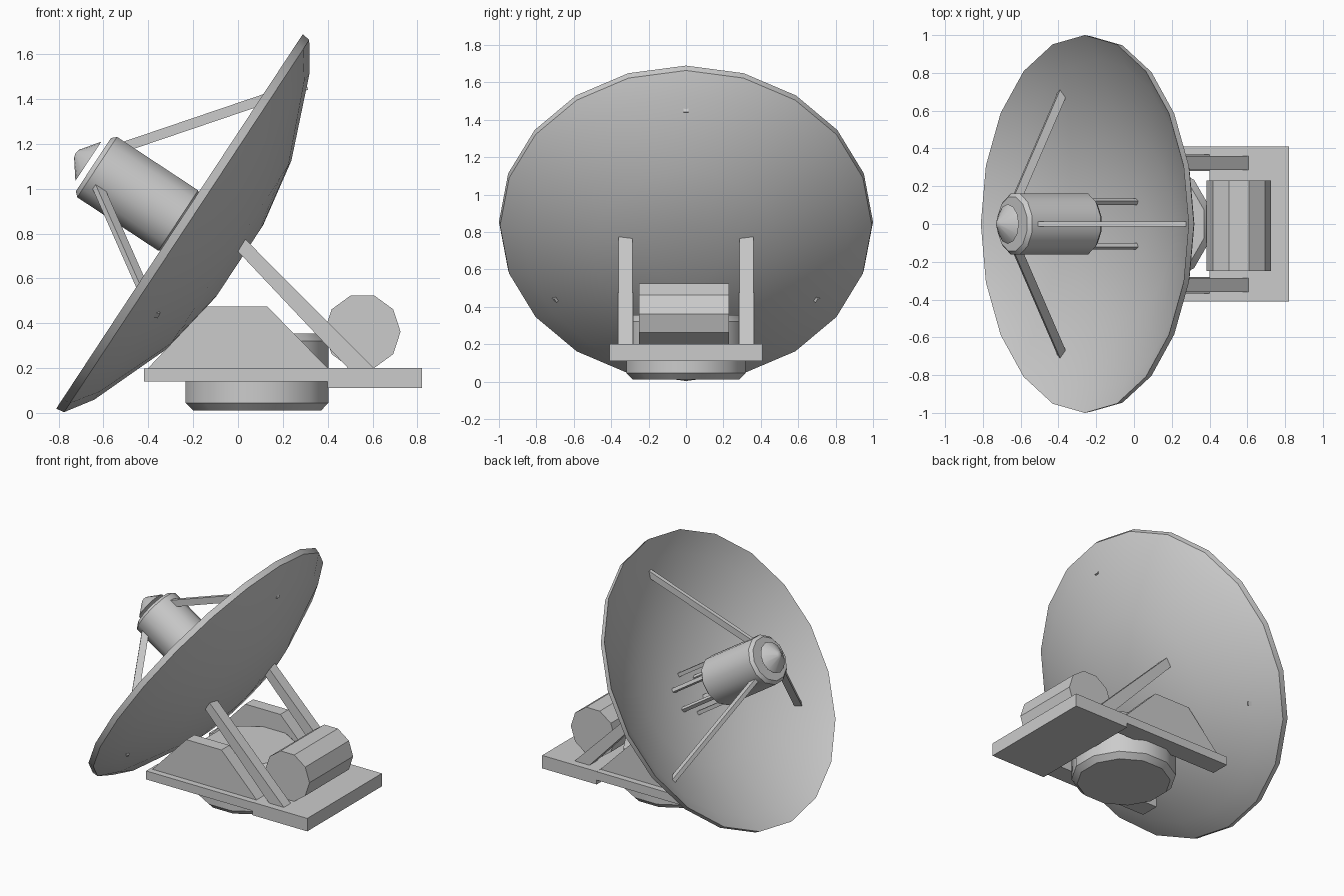
import bpy, bmesh, math
from mathutils import Matrix, Vector

old = bpy.data.objects.get("Cube")
if old:
    bpy.data.objects.remove(old, do_unlink=True)

grey = bpy.data.materials.new("light_grey")
grey.use_nodes = True
COLOUR = (0.6, 0.6, 0.6, 1)
grey.diffuse_color = COLOUR
grey.node_tree.nodes["Principled BSDF"].inputs["Base Color"].default_value = COLOUR


def finish(name, bm, smooth=None, matrix=None):
    bmesh.ops.remove_doubles(bm, verts=bm.verts, dist=1e-5)
    bmesh.ops.recalc_face_normals(bm, faces=bm.faces)
    mesh = bpy.data.meshes.new(name)
    bm.to_mesh(mesh)
    bm.free()
    mesh.materials.append(grey)
    obj = bpy.data.objects.new(name, mesh)
    bpy.context.collection.objects.link(obj)
    if matrix:
        obj.matrix_world = matrix
    if smooth:
        bpy.ops.object.select_all(action='DESELECT')
        obj.select_set(True)
        bpy.context.view_layer.objects.active = obj
        bpy.ops.object.shade_smooth_by_angle(angle=math.radians(smooth))
    return obj


def lathe(name, profile, sides, matrix, turn=0.0, smooth=35):
    """Spin (radius, height) points about local z; radius 0 closes the end."""
    bm = bmesh.new()
    rings = []
    for r, h in profile:
        if r == 0:
            rings.append([bm.verts.new((0, 0, h))] * sides)
        else:
            angles = [turn + math.tau * i / sides for i in range(sides)]
            rings.append([bm.verts.new((r * math.cos(t), r * math.sin(t), h)) for t in angles])
    for low, high in zip(rings, rings[1:]):
        for i in range(sides):
            j = (i + 1) % sides
            corners = dict.fromkeys((low[i], low[j], high[j], high[i]))
            bm.faces.new(list(corners))
    return finish(name, bm, smooth, matrix)


def drum(name, radius, low, high, bevel, sides, matrix, turn=0.0):
    profile = [(0, low), (radius - bevel, low), (radius, low + bevel),
               (radius, high - bevel), (radius - bevel, high), (0, high)]
    if bevel == 0:
        profile = [(0, low), (radius, low), (radius, high), (0, high)]
    return lathe(name, profile, sides, matrix, turn)


def prism(name, outline, y0, y1):
    """Extrude an x-z outline along y."""
    bm = bmesh.new()
    face = bm.faces.new([bm.verts.new((x, y0, z)) for x, z in outline])
    new = bmesh.ops.extrude_face_region(bm, geom=[face])["geom"]
    verts = [g for g in new if isinstance(g, bmesh.types.BMVert)]
    bmesh.ops.translate(bm, verts=verts, vec=(0, y1 - y0, 0))
    return finish(name, bm)


def beam(name, length, width, depth, matrix):
    bm = bmesh.new()
    bmesh.ops.create_cube(bm, size=1)
    bmesh.ops.scale(bm, vec=(length, width, depth), verts=bm.verts)
    return finish(name, bm, matrix=matrix)


# Turntable drum under and through the platform
drum("turntable", 0.33, 0.01, 0.355, 0.035, 12,
     Matrix.Translation((0.085, 0, 0)), math.radians(15))

# Platform: rear deck with two forward rails
prism("rear_deck", [(0.4, 0.11), (0.82, 0.11), (0.82, 0.2), (0.4, 0.2)], -0.41, 0.41)
for side, s in (("right", -1), ("left", 1)):
    prism(side + "_rail", [(-0.42, 0.14), (0.41, 0.14), (0.41, 0.199), (-0.42, 0.199)],
          s * 0.28, s * 0.41)
    prism(side + "_side_wall", [(-0.41, 0.19), (0.41, 0.19), (0.13, 0.475), (-0.14, 0.475)],
          s * 0.28, s * 0.367)
    prism(side + "_brace", [(0.0, 0.72), (0.5, 0.19), (0.615, 0.19), (0.032, 0.775)],
          s * 0.285, s * 0.36)

# Motor drum lying across the deck
drum("motor", 0.17, -0.24, 0.24, 0, 10,
     Matrix.Translation((0.555, -0.01, 0.362)) @ Matrix.Rotation(math.pi / 2, 4, 'X'))

# Dish frame: local z points out of the bowl, local x up along the rim
axis = Vector((-0.835, 0, 0.55)).normalized()
up = Vector((0.55, 0, 0.835)).normalized()
frame = Matrix((up, (0, 1, 0), axis)).transposed().to_4x4()
frame.translation = (-0.25, 0, 0.847)

# Dish shell
lathe("dish", [(0, -0.272), (0.19, -0.27), (0.5, -0.215), (0.873, -0.07), (1.0, 0.013),
               (0.994, -0.025), (0.873, -0.107), (0.5, -0.255), (0.19, -0.308), (0, -0.308)],
      20, frame, smooth=40)

# Feed drum and its floating cone cap
drum("feed_drum", 0.167, 0.0, 0.473, 0.02, 12, frame, math.radians(15))
lathe("feed_cap", [(0, 0.5), (0.105, 0.5), (0.02, 0.563), (0, 0.568)], 12, frame)

# Thin rods carrying the feed drum
for i in range(6):
    spin = frame @ Matrix.Rotation(math.tau * i / 6, 4, 'Z')
    beam(f"feed_rod_{i + 1}", 0.025, 0.025, 0.31,
         spin @ Matrix.Translation((0.135, 0, -0.13)))

# Three long struts from the bowl to the feed drum
inner, outer = Vector((0.145, 0, 0.4)), Vector((0.82, 0, -0.125))
span = outer - inner
tilt = math.atan2(-span.z, span.x)
for i in range(3):
    spin = frame @ Matrix.Rotation(math.tau * i / 3, 4, 'Z')
    beam(f"feed_strut_{i + 1}", span.length, 0.028, 0.045,
         spin @ Matrix.Translation((inner + outer) / 2) @ Matrix.Rotation(tilt, 4, 'Y'))
